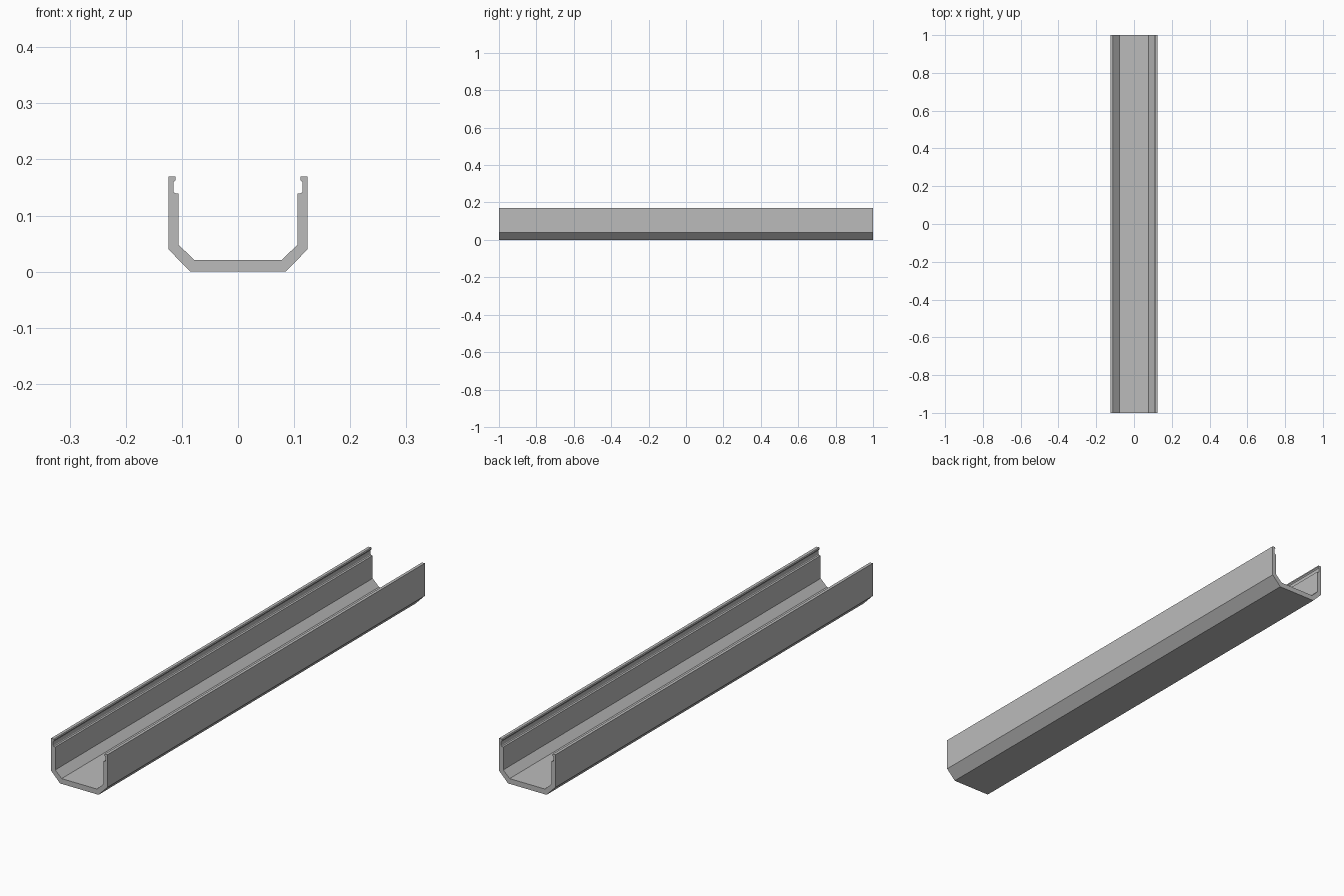
import bpy, bmesh

if "Cube" in bpy.data.objects:
    bpy.data.objects.remove(bpy.data.objects["Cube"])

# Half of the channel cross-section (x, z), from the outer floor to the inner floor
half = [(0.085, 0.0), (0.124, 0.04), (0.124, 0.17),      # outer floor, chamfer, wall
        (0.112, 0.17), (0.111, 0.168), (0.111, 0.164),   # snap lip
        (0.115, 0.159), (0.115, 0.143), (0.113, 0.14),   # snap groove
        (0.106, 0.139), (0.106, 0.048), (0.078, 0.021)]  # inner wall and chamfer
profile = half + [(-x, z) for x, z in reversed(half)]

# Extrude the mirrored profile along y
bm = bmesh.new()
face = bm.faces.new([bm.verts.new((x, -1.0, z)) for x, z in profile])
ext = bmesh.ops.extrude_face_region(bm, geom=[face], use_keep_orig=True)
moved = [v for v in ext["geom"] if isinstance(v, bmesh.types.BMVert)]
bmesh.ops.translate(bm, verts=moved, vec=(0, 2.0, 0))
bmesh.ops.recalc_face_normals(bm, faces=bm.faces)

mesh = bpy.data.meshes.new("cable_channel")
bm.to_mesh(mesh)
bm.free()
channel = bpy.data.objects.new("cable_channel", mesh)
bpy.context.collection.objects.link(channel)

# Plain grey finish
grey = bpy.data.materials.new("light_grey")
grey.diffuse_color = (0.5, 0.5, 0.5, 1.0)
grey.use_nodes = True
grey.node_tree.nodes["Principled BSDF"].inputs["Base Color"].default_value = grey.diffuse_color
mesh.materials.append(grey)
